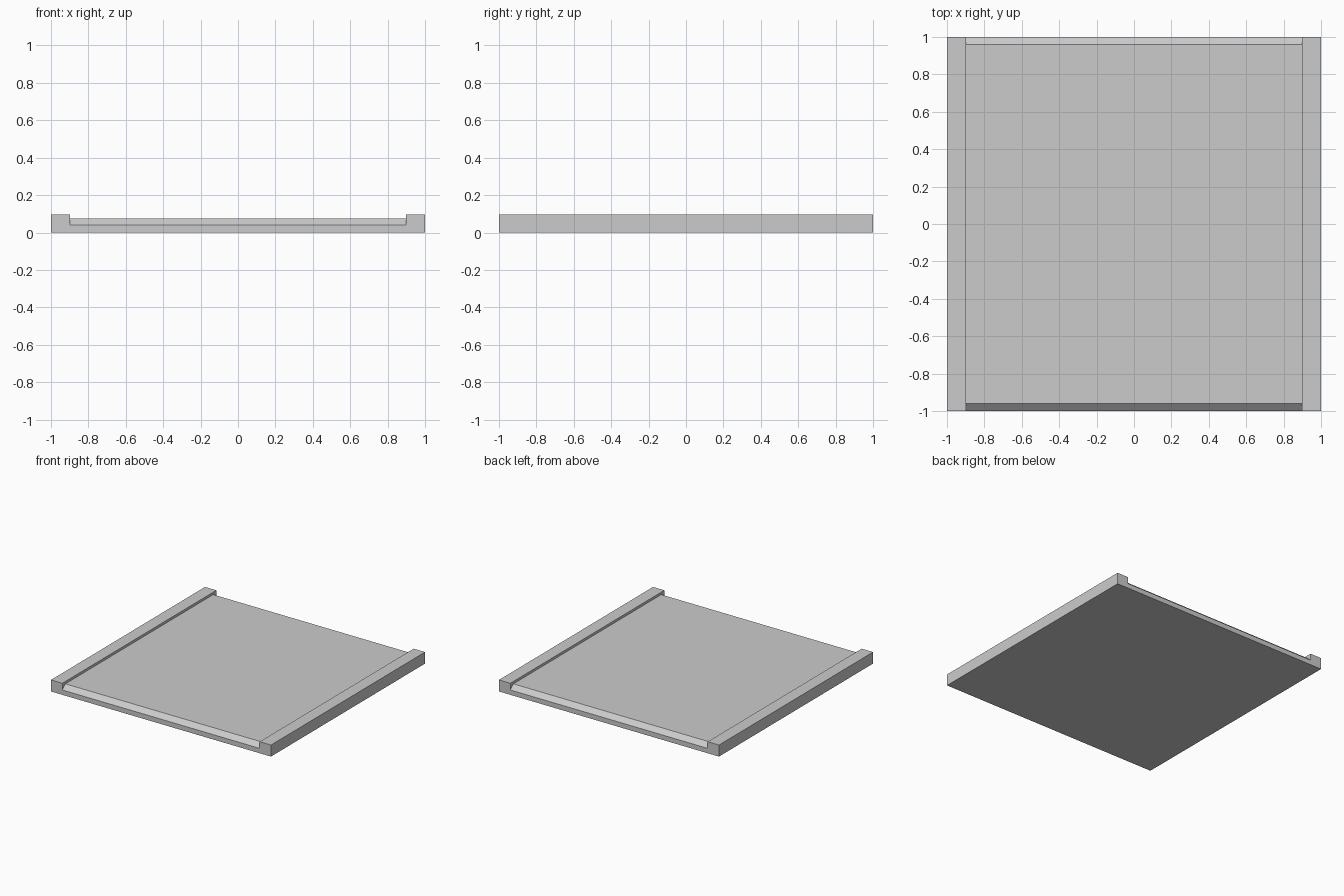
import bpy
import bmesh

if "Cube" in bpy.data.objects:
    bpy.data.objects.remove(bpy.data.objects["Cube"])

# One plain grey for the whole model
grey = bpy.data.materials.new("light_grey")
grey.diffuse_color = (0.6, 0.6, 0.6, 1.0)
grey.use_nodes = True
grey.node_tree.nodes["Principled BSDF"].inputs["Base Color"].default_value = grey.diffuse_color

HALF = 1.0      # half of the overall width and depth
INNER = 0.897   # where the panel meets the rails
RAIL_H = 0.095


def extrude_x(name, profile, x0, x1):
    """Extrude a closed (y, z) profile along x into a solid."""
    bm = bmesh.new()
    face = bm.faces.new([bm.verts.new((x0, y, z)) for y, z in profile])
    ext = bmesh.ops.extrude_face_region(bm, geom=[face], use_keep_orig=True)
    moved = [v for v in ext["geom"] if isinstance(v, bmesh.types.BMVert)]
    bmesh.ops.translate(bm, verts=moved, vec=(x1 - x0, 0, 0))
    bmesh.ops.recalc_face_normals(bm, faces=bm.faces[:])
    mesh = bpy.data.meshes.new(name)
    bm.to_mesh(mesh)
    bm.free()
    mesh.materials.append(grey)
    obj = bpy.data.objects.new(name, mesh)
    bpy.context.collection.objects.link(obj)
    return obj


# Sunken centre panel with sloped front and back edges
panel_profile = [(-HALF, 0), (HALF, 0), (HALF, 0.04), (0.96, 0.075),
                 (-0.96, 0.075), (-HALF, 0.04)]
extrude_x("centre_panel", panel_profile, -INNER, INNER)

# Raised rails along the left and right sides
rail_profile = [(-HALF, 0), (HALF, 0), (HALF, RAIL_H), (-HALF, RAIL_H)]
for name, x0, x1 in (("left_rail", -HALF, -INNER), ("right_rail", INNER, HALF)):
    extrude_x(name, rail_profile, x0, x1)
